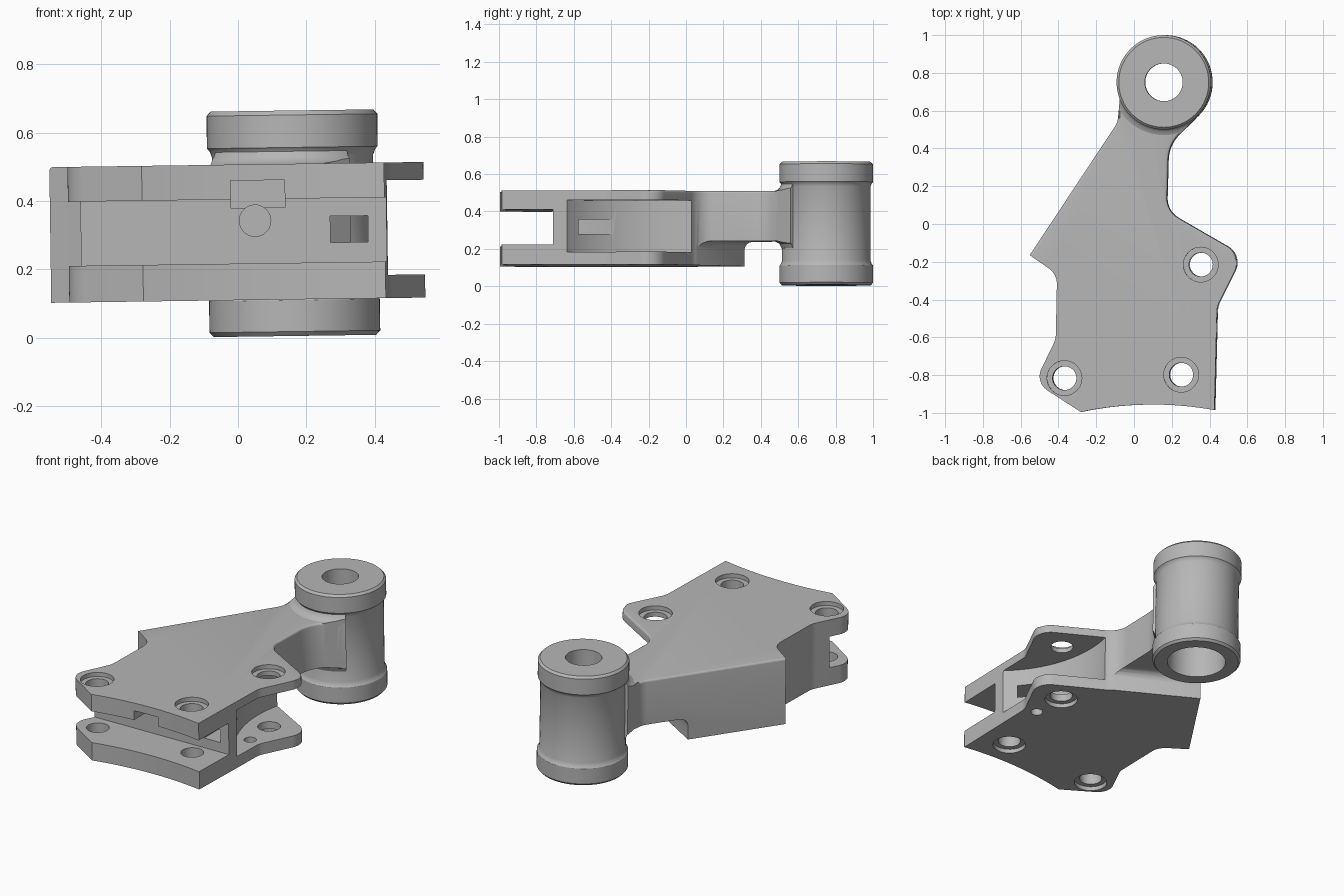
import bpy, bmesh
from math import tan, cos, sin, pi
from mathutils import Vector, Matrix

if "Cube" in bpy.data.objects:
    bpy.data.objects.remove(bpy.data.objects["Cube"], do_unlink=True)

metal = bpy.data.materials.new("plain_grey")
metal.use_nodes = True
GREY = (0.47, 0.47, 0.47, 1)
metal.diffuse_color = GREY
metal.node_tree.nodes["Principled BSDF"].inputs["Base Color"].default_value = GREY


def finish(bm, name):
    bmesh.ops.recalc_face_normals(bm, faces=bm.faces[:])
    mesh = bpy.data.meshes.new(name)
    bm.to_mesh(mesh)
    bm.free()
    mesh.materials.append(metal)
    ob = bpy.data.objects.new(name, mesh)
    bpy.context.collection.objects.link(ob)
    return ob


def rounded(corners, steps=10):
    """Polygon with a fillet radius at each corner."""
    pts = []
    for i, (x, y, r) in enumerate(corners):
        p = Vector((x, y))
        if r == 0:
            pts.append(p)
            continue
        a = (Vector(corners[i - 1][:2]) - p).normalized()
        b = (Vector(corners[(i + 1) % len(corners)][:2]) - p).normalized()
        half = a.angle(b) / 2
        centre = p + (a + b).normalized() * r / sin(half)
        start, end = p + a * r / tan(half), p + b * r / tan(half)
        for k in range(steps + 1):
            pts.append(centre + (start.lerp(end, k / steps) - centre).normalized() * r)
    return pts


def prism(name, pts, z0, z1, bevel=0, rule=None):
    bm = bmesh.new()
    face = bm.faces.new([bm.verts.new((p[0], p[1], z0)) for p in pts])
    new = bmesh.ops.extrude_face_region(bm, geom=[face])["geom"]
    bmesh.ops.translate(bm, vec=(0, 0, z1 - z0),
                        verts=[v for v in new if isinstance(v, bmesh.types.BMVert)])
    if bevel:
        top = [e for e in bm.edges if all(v.co.z > z1 - 1e-4 for v in e.verts) and rule(e)]
        bmesh.ops.bevel(bm, geom=top, offset=bevel, segments=4, profile=0.5, affect='EDGES')
    return finish(bm, name)


def box(name, x0, x1, y0, y1, z0, z1):
    return prism(name, [(x0, y0), (x1, y0), (x1, y1), (x0, y1)], z0, z1)


def disc(name, x, y, r, z0, z1, n=40):
    ring = [(x + r * cos(2 * pi * k / n), y + r * sin(2 * pi * k / n)) for k in range(n)]
    return prism(name, ring, z0, z1)


def lathe(name, profile, centre, n=64):
    """Closed ring: (radius, z) profile turned about a vertical axis."""
    bm = bmesh.new()
    vs = [bm.verts.new((r, 0, z)) for r, z in profile]
    es = [bm.edges.new((vs[i - 1], vs[i])) for i in range(len(vs))]
    bmesh.ops.spin(bm, geom=vs + es, cent=(0, 0, 0), axis=(0, 0, 1),
                   angle=2 * pi, steps=n, use_merge=True)
    bmesh.ops.remove_doubles(bm, verts=bm.verts[:], dist=1e-5)
    bmesh.ops.translate(bm, verts=bm.verts[:], vec=(*centre, 0))
    return finish(bm, name)


def combine(ob, tool, operation='DIFFERENCE'):
    mod = ob.modifiers.new("cut", 'BOOLEAN')
    mod.operation, mod.solver, mod.object = operation, 'EXACT', tool
    bpy.context.view_layer.objects.active = ob
    bpy.ops.object.modifier_apply(modifier=mod.name)
    bpy.data.objects.remove(tool, do_unlink=True)


HUB = (0.162, 0.75)
TOP, BOTTOM = 0.507, 0.11

# Plan outline of the plate and arm
outline = rounded([
    (0.428, -0.985, 0), (0.442, -0.436, 0.12), (0.577, -0.165, 0.1),
    (0.175, 0.067, 0.12), (0.185, 0.42, 0.2), (0.33, 0.56, 0), (HUB[0], HUB[1], 0),
    (-0.073, 0.66, 0), (-0.085, 0.537, 0.1), (-0.55, -0.165, 0),
    (-0.405, -0.265, 0.1), (-0.412, -0.61, 0.12), (-0.523, -0.838, 0.09),
    (-0.28, -0.995, 0), (0.075, -0.921, 1.85)])

body = prism("clevis_arm", outline, BOTTOM, TOP, 0.012,
             lambda e: -0.2 < e.verts[0].co.y < 0.62 and -0.2 < e.verts[1].co.y < 0.62
             and e.calc_length() > 1e-4)

# Thinner arm: cut below, beyond the slanted edge of the lower plate
def slant(x):
    return 0.172 - 0.578 * x + 0.004

under = [(-0.7, slant(-0.7)), (0.8, slant(0.8)), (0.8, 1.2), (-0.7, 1.2)]
combine(body, prism("under_cut", under, -0.1, 0.24, 0.05,
                    lambda e: all(abs(v.co.y - slant(v.co.x)) < 1e-3 for v in e.verts)))

# Front slot, channel in the upper plate, curved side recess
combine(body, box("slot", -0.8, 0.8, -1.2, -0.71, 0.217, 0.405))
combine(body, box("channel", -0.02, 0.138, -1.2, -0.64, 0.38, 0.46))
combine(body, disc("recess", 0.92, -0.13, 0.7, 0.178, 0.455, 128))

# Window through the thin wall, and the round bore in the front wall
combine(body, box("window", 0.27, 0.38, -0.8, -0.3, 0.275, 0.352))
bore = disc("bore", 0, 0, 0.046, -0.15, 0.3, 32)
bore.data.transform(Matrix.Translation((0.05, -0.65, 0.342)) @ Matrix.Rotation(-pi / 2, 4, 'X'))
combine(body, bore)

# Bolt holes with counterbores on both faces
for x, y in ((0.356, -0.215), (0.252, -0.798), (-0.366, -0.816)):
    combine(body, disc("hole", x, y, 0.063, 0, 0.7))
    combine(body, disc("upper_seat", x, y, 0.092, TOP - 0.025, 0.7))
    combine(body, disc("lower_seat", x, y, 0.092, 0, BOTTOM + 0.025))
combine(body, disc("pin_hole", 0.37, -0.415, 0.034, 0, 0.3))
combine(body, disc("hub_space", *HUB, 0.215, 0, 0.8, 64))

# Hub sleeve with end collars and a stepped bore
hub = lathe("hub_sleeve", [
    (0.165, 0.003), (0.238, 0.003), (0.25, 0.016), (0.25, 0.108), (0.243, 0.118),
    (0.236, 0.135), (0.236, 0.53), (0.243, 0.548), (0.25, 0.555), (0.25, 0.65),
    (0.238, 0.663), (0.1, 0.663), (0.1, 0.5), (0.165, 0.5)], HUB)

# Fillet where the arm meets the hub
fillet = lathe("hub_fillet", [
    (0.215, 0.2), (0.239, 0.2), (0.25, 0.225), (0.285, 0.242), (0.285, 0.505),
    (0.262, 0.513), (0.247, 0.528), (0.239, 0.55), (0.215, 0.55)], HUB)
combine(fillet, prism("arm_limit", outline, 0.15, 0.6), 'INTERSECT')

# Slight lean about the long axis, then shading
pivot = Matrix.Translation((0, 0, 0.34))
lean = pivot @ Matrix.Rotation(-0.014, 4, 'Y') @ pivot.inverted()
for ob in (body, hub, fillet):
    ob.data.transform(lean)
    bpy.ops.object.select_all(action='DESELECT')
    ob.select_set(True)
    bpy.context.view_layer.objects.active = ob
    bpy.ops.object.shade_smooth_by_angle(angle=0.5)
